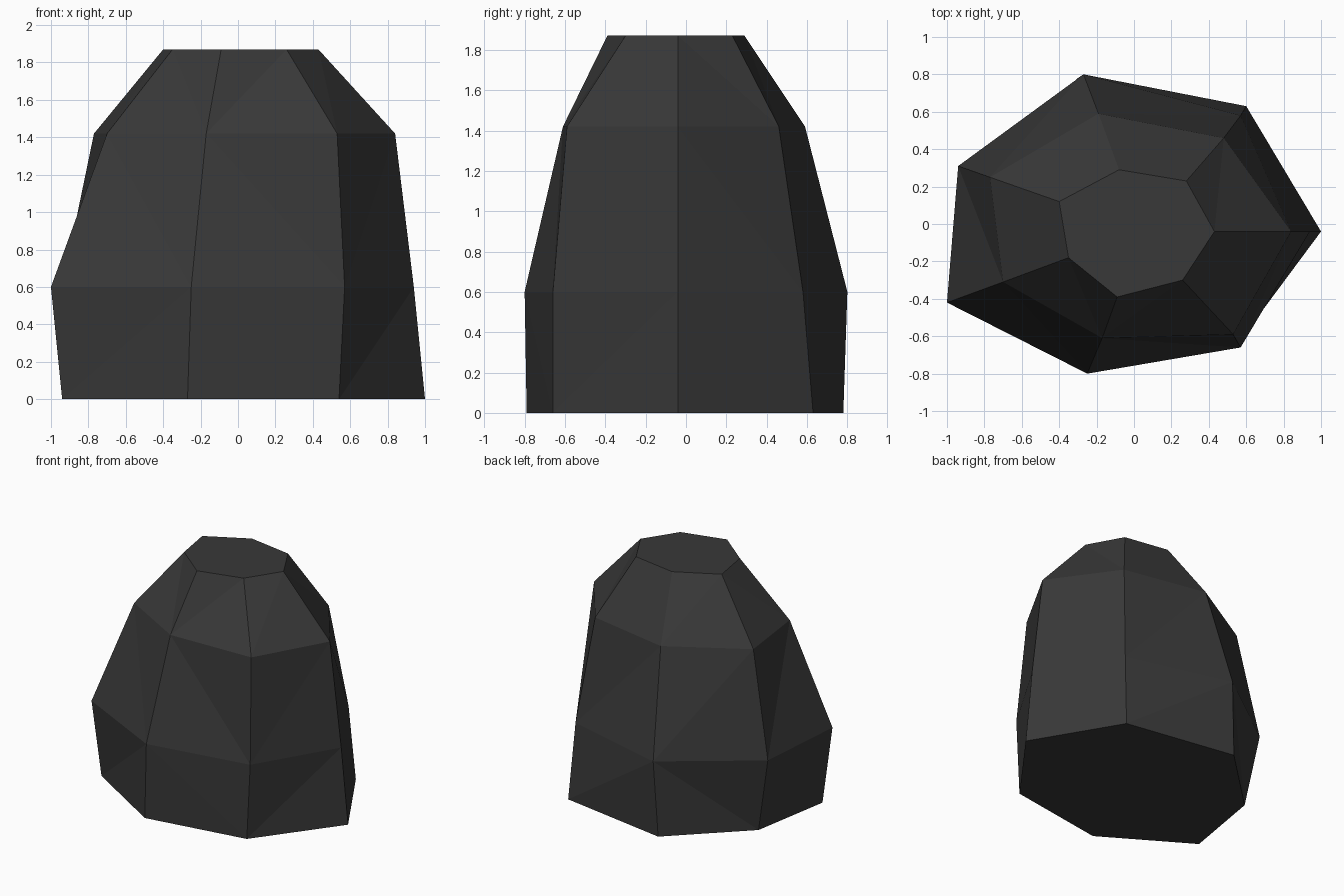
import bpy, bmesh

if "Cube" in bpy.data.objects:
    bpy.data.objects.remove(bpy.data.objects["Cube"])

# Seven-sided boulder: height of each ring, then its corners counter-clockwise from the right
RINGS = [
    (0.00, [(1.00, -.04), (.60, .63), (-.30, .78), (-.83, .27), (-.94, -.38), (-.27, -.79), (.54, -.66)]),
    (0.60, [(.94, -.04), (.57, .58), (-.27, .80), (-.94, .31), (-1.0, -.42), (-.25, -.80), (.57, -.66)]),
    (1.42, [(.84, -.04), (.48, .46), (-.19, .59), (-.77, .25), (-.70, -.31), (-.17, -.61), (.53, -.59)]),
    (1.87, [(.43, -.04), (.28, .23), (-.08, .29), (-.40, .12), (-.35, -.18), (-.09, -.39), (.26, -.30)]),
]

stone = bpy.data.materials.new("dark grey stone")
stone.diffuse_color = (0.04, 0.04, 0.04, 1)
stone.use_nodes = True
stone.node_tree.nodes["Principled BSDF"].inputs["Base Color"].default_value = stone.diffuse_color

bm = bmesh.new()
loops = [[bm.verts.new((x, y, z)) for x, y in pts] for z, pts in RINGS]

# Sides between neighbouring rings
sides = []
for low, high in zip(loops, loops[1:]):
    for i in range(len(low)):
        j = (i + 1) % len(low)
        sides.append(bm.faces.new((low[i], low[j], high[j], high[i])))
bmesh.ops.triangulate(bm, faces=sides, quad_method='SHORT_EDGE')

# Flat base and flat top
bm.faces.new(loops[0][::-1])
bm.faces.new(loops[-1])

mesh = bpy.data.meshes.new("boulder")
bm.to_mesh(mesh)
bm.free()
mesh.materials.append(stone)
bpy.context.collection.objects.link(bpy.data.objects.new("boulder", mesh))
